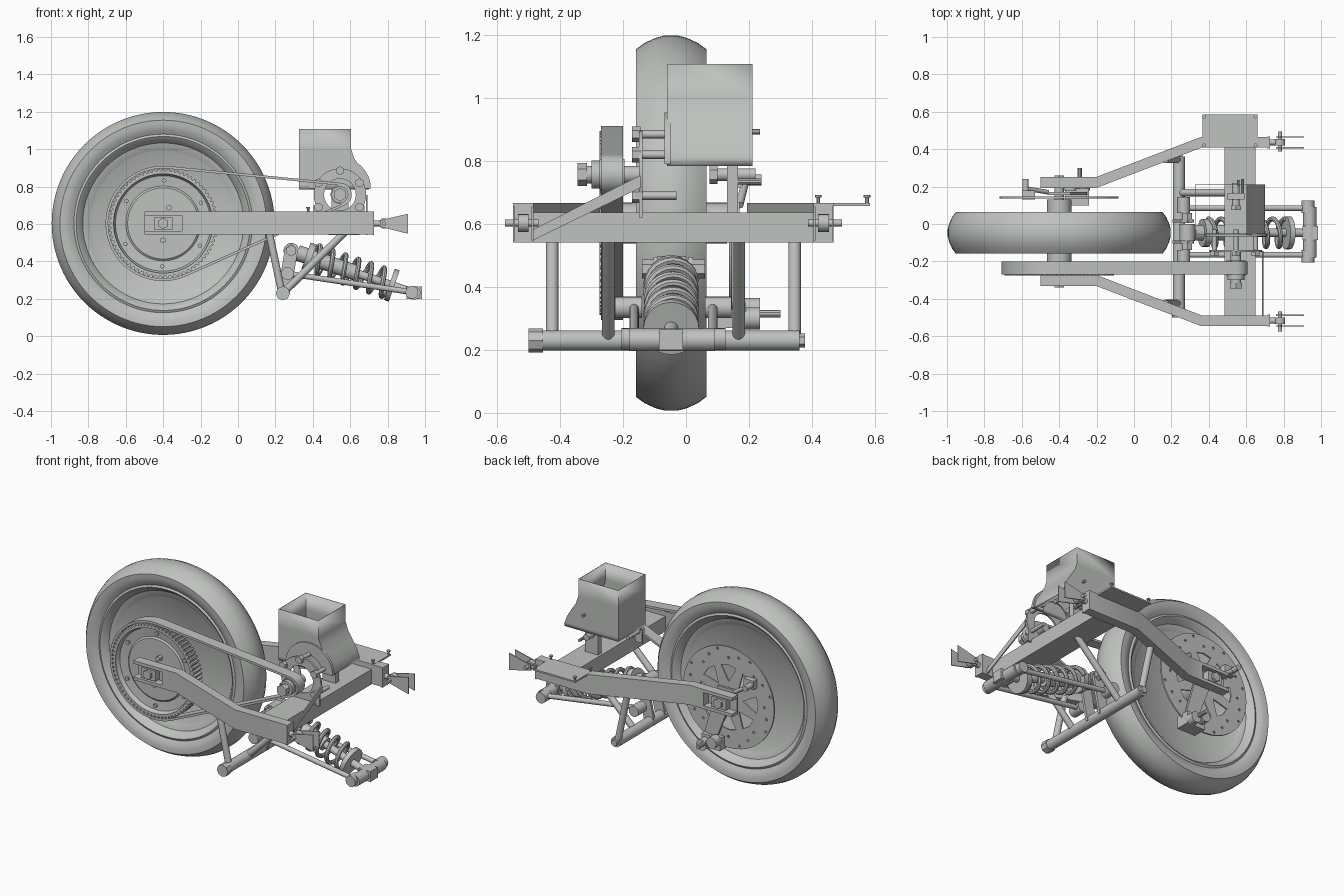
import bpy, bmesh, math
from mathutils import Vector

if "Cube" in bpy.data.objects:
    bpy.data.objects.remove(bpy.data.objects["Cube"])

steel = bpy.data.materials.new("grey_steel")
steel.diffuse_color = (0.52, 0.54, 0.52, 1)
steel.use_nodes = True
steel.node_tree.nodes["Principled BSDF"].inputs["Base Color"].default_value = steel.diffuse_color
YC = -0.04                      # centre plane of the swingarm
AX, AZ = -0.40, 0.603           # wheel axle
PX, PZ = 0.545, 0.757           # drive pulley


def add(name, mesh):
    ob = bpy.data.objects.new(name, mesh)
    bpy.context.collection.objects.link(ob)
    mesh.materials.clear()
    mesh.materials.append(steel)
    return ob


def from_bm(name, bm):
    bmesh.ops.recalc_face_normals(bm, faces=bm.faces)
    me = bpy.data.meshes.new(name)
    bm.to_mesh(me)
    bm.free()
    return add(name, me)


def box(name, lo, hi):
    bm = bmesh.new()
    bmesh.ops.create_cube(bm, size=1)
    for v in bm.verts:
        v.co = [(a + b) / 2 + c * (b - a) for a, b, c in zip(lo, hi, v.co)]
    return from_bm(name, bm)


def rod(name, p0, p1, r, n=20, r2=None):
    p0, p1 = Vector(p0), Vector(p1)
    bm = bmesh.new()
    bmesh.ops.create_cone(bm, cap_ends=True, segments=n, radius1=r,
                          radius2=r if r2 is None else r2, depth=(p1 - p0).length)
    q = (p1 - p0).to_track_quat('Z', 'Y')
    for v in bm.verts:
        v.co = q @ v.co + (p0 + p1) / 2
    return from_bm(name, bm)


def yrod(name, x, z, y0, y1, r, n=20):
    return rod(name, (x, y0, z), (x, y1, z), r, n)


def lathe(name, profile, x, y, z, seg=72):
    # profile of (radius, y offset) turned about a y axis
    bm = bmesh.new()
    vs = [bm.verts.new((x + r, y + d, z)) for r, d in profile]
    es = [bm.edges.new(p) for p in zip(vs, vs[1:])]
    bmesh.ops.spin(bm, geom=vs + es, cent=(x, y, z), axis=(0, 1, 0),
                   angle=math.tau, steps=seg)
    bmesh.ops.remove_doubles(bm, verts=bm.verts, dist=1e-4)
    return from_bm(name, bm)


def plate(name, loops, a, b, plane='XZ'):
    # filled outline (later loops are holes) extruded from a to b
    cu = bpy.data.curves.new(name, 'CURVE')
    cu.dimensions, cu.fill_mode, cu.extrude = '2D', 'BOTH', abs(b - a) / 2
    for pts in loops:
        sp = cu.splines.new('POLY')
        sp.points.add(len(pts) - 1)
        for p, c in zip(sp.points, pts):
            p.co = (c[0], c[1], 0, 1)
        sp.use_cyclic_u = True
    tmp = bpy.data.objects.new(name + "_outline", cu)
    bpy.context.collection.objects.link(tmp)
    dg = bpy.context.evaluated_depsgraph_get()
    me = bpy.data.meshes.new_from_object(tmp.evaluated_get(dg))
    bpy.data.objects.remove(tmp)
    m = (a + b) / 2
    for v in me.vertices:
        x, y, z = v.co
        v.co = (x, m - z, y) if plane == 'XZ' else (x, y, m + z)
    return add(name, me)


def arc(x, z, r, a0=0.0, a1=math.tau, n=32, closed=True):
    k = n if closed else n - 1
    return [(x + r * math.cos(a0 + (a1 - a0) * i / k),
             z + r * math.sin(a0 + (a1 - a0) * i / k)) for i in range(n)]


def polar(x, z, r, a):
    return x + r * math.cos(a), z + r * math.sin(a)


# wheel: tyre and dished rim
WY = -0.047
half = [(.475, .088), (.50, .104), (.525, .111), (.552, .112), (.572, .085), (.588, .05), (.596, .02)]
lathe("tyre", [(r, -d) for r, d in half] + [(r, d) for r, d in reversed(half)], AX, WY, AZ, 96)
dish = [(.48, .088), (.465, .096), (.45, .085), (.43, .055), (.395, .045), (.385, .038), (.06, .03)]
lathe("rim", [(r, -d) for r, d in dish] + [(r, d) for r, d in reversed(dish)], AX, WY, AZ, 96)
yrod("hub", AX, AZ, -.20, .13, .065, 32)
yrod("axle", AX, AZ, -.34, .255, .025)

# belt sprocket, belt and drive pulley
teeth = []
for i in range(70):
    for k, r in ((0, .278), (.25, .292), (.6, .292), (.85, .278)):
        teeth.append(polar(AX, AZ, r, math.tau * (i + k) / 70))
plate("sprocket_teeth", [teeth, arc(AX, AZ, .265, n=64)], -.275, -.20)
lathe("sprocket_web", [(.28, -.04), (.268, -.04), (.255, -.015), (.20, -.008), (.19, -.016),
                       (.05, -.016), (.05, .01), (.28, .01), (.28, -.04)], AX, -.23, AZ)
for i in range(6):
    x, z = polar(AX, AZ, .23, math.tau * i / 6 + .5)
    yrod("sprocket_bolt", x, z, -.255, -.22, .012, 8)
for a in (70, 190, 270):
    x, z = polar(AX, AZ, .09, math.radians(a))
    yrod("hub_bolt", x, z, -.275, -.22, .016, 6)
ang, dist = math.atan2(PZ - AZ, PX - AX), math.hypot(PX - AX, PZ - AZ)
beta = math.acos((.305 - .06) / dist)


def belt_loop(d):
    return (arc(AX, AZ, .305 + d, ang + beta, ang + math.tau - beta, 64, False)
            + arc(PX, PZ, .06 + d, ang - beta, ang + beta, 20, False))


plate("belt", [belt_loop(.003), belt_loop(-.011)], -.27, -.20)
yrod("drive_pulley", PX, PZ, -.275, -.195, .05, 28)
yrod("pulley_flange", PX, PZ, -.30, -.275, .045, 28)
yrod("pulley_shaft", PX, PZ, -.32, -.14, .028)
yrod("pulley_nut", PX, PZ, -.345, -.315, .036, 6)

# brake disc with windows and drilled ring, carrier, calliper
loops = [arc(AX, AZ, .318, n=64)]
for i in range(8):
    a = math.tau * i / 8
    loops.append([polar(AX, AZ, .10, a), polar(AX, AZ, .20, a - .27), polar(AX, AZ, .205, a),
                  polar(AX, AZ, .20, a + .27)])
for i in range(24):
    a = math.tau * i / 24
    loops.append(arc(*polar(AX, AZ, .25 + .025 * (i % 3), a), .008, n=8))
plate("brake_disc", loops, .136, .146)
plate("calliper_bracket", [[(-.46, .67), (-.34, .67), (-.25, .36), (-.33, .33)]], .155, .17)
box("calliper_body", (-.37, .10, .27), (-.24, .19, .35))
for x, z in ((-.34, .33), (-.27, .30)):
    yrod("calliper_piston", x, z, .18, .235, .035)
yrod("calliper_pin", -.29, .315, .22, .30, .012, 10)
rod("brake_hose_pipe", (-.46, .17, .66), (-.58, .19, .74), .012)
yrod("sensor", -.58, .74, .17, .24, .017, 12)
box("sensor_bracket", (-.60, .13, .715), (-.53, .18, .77))

# swingarm sides, slotted axle ends, front joints
for s, side in ((-1, "front"), (1, "rear")):
    def Y(v, s=s):
        return YC + s * v

    def sbox(name, x0, x1, v0, v1, z0, z1):
        box(side + name, (x0, min(Y(v0), Y(v1)), z0), (x1, max(Y(v0), Y(v1)), z1))

    arm = [(-.30, .233), (-.20, .233), (.36, .448), (.72, .448), (.72, .506), (.36, .506),
           (-.20, .292), (-.30, .292)]
    plate(side + "_arm", [[(x, Y(v)) for x, v in arm]], .543, .666, 'XY')
    sbox("_slot_top", -.50, -.30, .233, .292, .646, .666)
    sbox("_slot_bottom", -.50, -.30, .233, .292, .543, .563)
    sbox("_slot_web", -.50, -.30, .233, .243, .563, .646)
    sbox("_axle_block", -.45, -.35, .24, .285, .57, .635)
    yrod(side + "_axle_nut", AX, AZ, Y(.28), Y(.30), .03, 6)
    # rod end and trapezoid tabs
    sbox("_end_cap", .715, .728, .445, .509, .541, .666)
    rod(side + "_joint_stud", (.72, Y(.477), .603), (.76, Y(.477), .603), .016)
    yrod(side + "_joint_eye", .78, .603, Y(.46), Y(.494), .028)
    yrod(side + "_joint_bolt", .78, .603, Y(.428), Y(.535), .011, 12)
    for v in (.448, .506):
        plate(side + "_joint_tab", [[(.76, .585), (.91, .548), (.91, .655), (.76, .62)]],
              Y(v) - .003, Y(v) + .003)
    # lower cradle struts, outer and inner
    rod(side + "_outer_strut", (.165, Y(.385), .56), (.235, Y(.385), .23), .02)
    rod(side + "_inner_strut", (.575, Y(.207), .56), (.24, Y(.207), .23), .02)
    # shock linkage
    yrod(side + "_link_boss", .265, .335, Y(.10), Y(.185), .034)
    rod(side + "_shock_link", (.265, Y(.125), .335), (.93, Y(.125), .235), .015)
    yrod(side + "_fork_boss", .93, .235, Y(.10), Y(.165), .034)
    yrod(side + "_shock_bolt", .285, .457, Y(.045), Y(.10), .03, 6)
    plate(side + "_rocker", [[(.205, .22), (.23, .34), (.25, .465), (.285, .495), (.32, .457),
                              (.30, .34), (.275, .22)]], Y(.055) - .008, Y(.055) + .008)

# cross members
box("cross_beam", (.485, -.49, .541), (.65, .41, .636))
yrod("lower_cross_tube", .24, .23, -.48, .36, .032, 24)
yrod("lower_tube_head", .24, .23, -.50, -.455, .038, 8)
yrod("lower_tube_nut", .24, .23, .355, .378, .022, 6)

# shock absorber with coil spring
A, B = Vector((.285, -.047, .457)), Vector((.94, -.047, .232))
axis = (B - A).normalized()
side_v = Vector((0, 1, 0))
up = axis.cross(side_v)


def along(t):
    return A + (B - A) * t


rod("shock_body", along(.05), along(.55), .042, 24)
rod("shock_shaft", along(.5), along(1), .022)
rod("upper_spring_seat", along(.12), along(.17), .075, 28)
rod("lower_spring_seat", along(.80), along(.84), .088, 28)
cu = bpy.data.curves.new("spring", 'CURVE')
cu.dimensions, cu.bevel_depth, cu.bevel_resolution, cu.use_fill_caps = '3D', .013, 2, True
sp = cu.splines.new('POLY')
N, TURNS = 150, 6
sp.points.add(N)
for i, p in enumerate(sp.points):
    a = math.tau * TURNS * i / N
    c = along(.17 + .63 * i / N) + (side_v * math.cos(a) + up * math.sin(a)) * .075
    p.co = (*c, 1)
tmp = bpy.data.objects.new("spring_path", cu)
bpy.context.collection.objects.link(tmp)
spring = bpy.data.meshes.new_from_object(tmp.evaluated_get(bpy.context.evaluated_depsgraph_get()))
bpy.data.objects.remove(tmp)
add("spring", spring)
yrod("shock_upper_eye", A.x, A.z, -.09, 0, .042)
yrod("shock_lower_eye", B.x, B.z, -.18, .09, .036)
box("shock_clevis", (.90, -.085, .20), (.985, -.01, .265))

# drive mount plate, bolts, feet and rear bearing tab
plate("mount_ring", [arc(PX, PZ, .14, n=40), arc(PX, PZ, .085, n=32)], -.15, -.138)
for x, z in ((.545, .885), (.43, .82), (.65, .82), (.43, .69), (.65, .69)):
    yrod("mount_bolt", x, z, -.15, -.03, .013, 12)
    yrod("mount_bolt_head", x, z, -.172, -.145, .024, 6)
for x in (.43, .65):
    box("mount_foot", (x - .025, -.15, .62), (x + .025, -.138, .70))
box("bearing_tab", (.50, .13, .63), (.59, .165, .79))
yrod("bearing_shaft", PX, PZ, .08, .22, .02)
yrod("bearing_shaft_head", PX, PZ, .075, .10, .03, 6)
yrod("bearing_pin", .58, .735, .13, .24, .009, 10)
bm = bmesh.new()                # diagonal flat brace
f = bm.faces.new([bm.verts.new((.685, y, z)) for y, z in
                  ((-.145, .755), (-.50, .575), (-.50, .541), (-.145, .715))])
ext = bmesh.ops.extrude_face_region(bm, geom=[f])
bmesh.ops.translate(bm, vec=(.007, 0, 0), verts=[v for v in ext['geom'] if isinstance(v, bmesh.types.BMVert)])
from_bm("diagonal_brace", bm)

# open duct with flared side, and its round flange
bm = bmesh.new()
rings = []
for z, x1 in ((1.108, .605), (1.0, .605), (.95, .622), (.90, .655), (.85, .685), (.81, .70), (.785, .70)):
    rings.append([bm.verts.new((x, y, z)) for x, y in
                  ((.325, -.06), (x1, -.06), (x1, .212), (.325, .212))])
for r0, r1 in zip(rings, rings[1:]):
    for i in range(4):
        j = (i + 1) % 4
        bm.faces.new((r0[i], r0[j], r1[j], r1[i]))
duct = from_bm("duct", bm)
duct.modifiers.new("wall", 'SOLIDIFY').thickness = .005
plate("duct_flange", [arc(PX, .79, .165, 0, math.pi, 24, False)
                      + arc(PX, .79, .09, math.pi, 0, 20, False)], -.068, -.05)
yrod("duct_pin", .56, .893, .205, .235, .008, 8)

# side guard on the rear arm with corner pins
box("side_guard", (.365, .41, .657), (.66, .585, .667))
for x in (.375, .65):
    for y in (.42, .575):
        rod("guard_pin", (x, y, .66), (x, y, .687), .006, 8)
        rod("guard_pin_head", (x, y, .684), (x, y, .692), .011, 8)

# smooth shading with sharp edges kept
for ob in bpy.context.scene.objects:
    ob.select_set(True)
    bpy.context.view_layer.objects.active = ob
bpy.ops.object.shade_smooth_by_angle(angle=math.radians(35))
